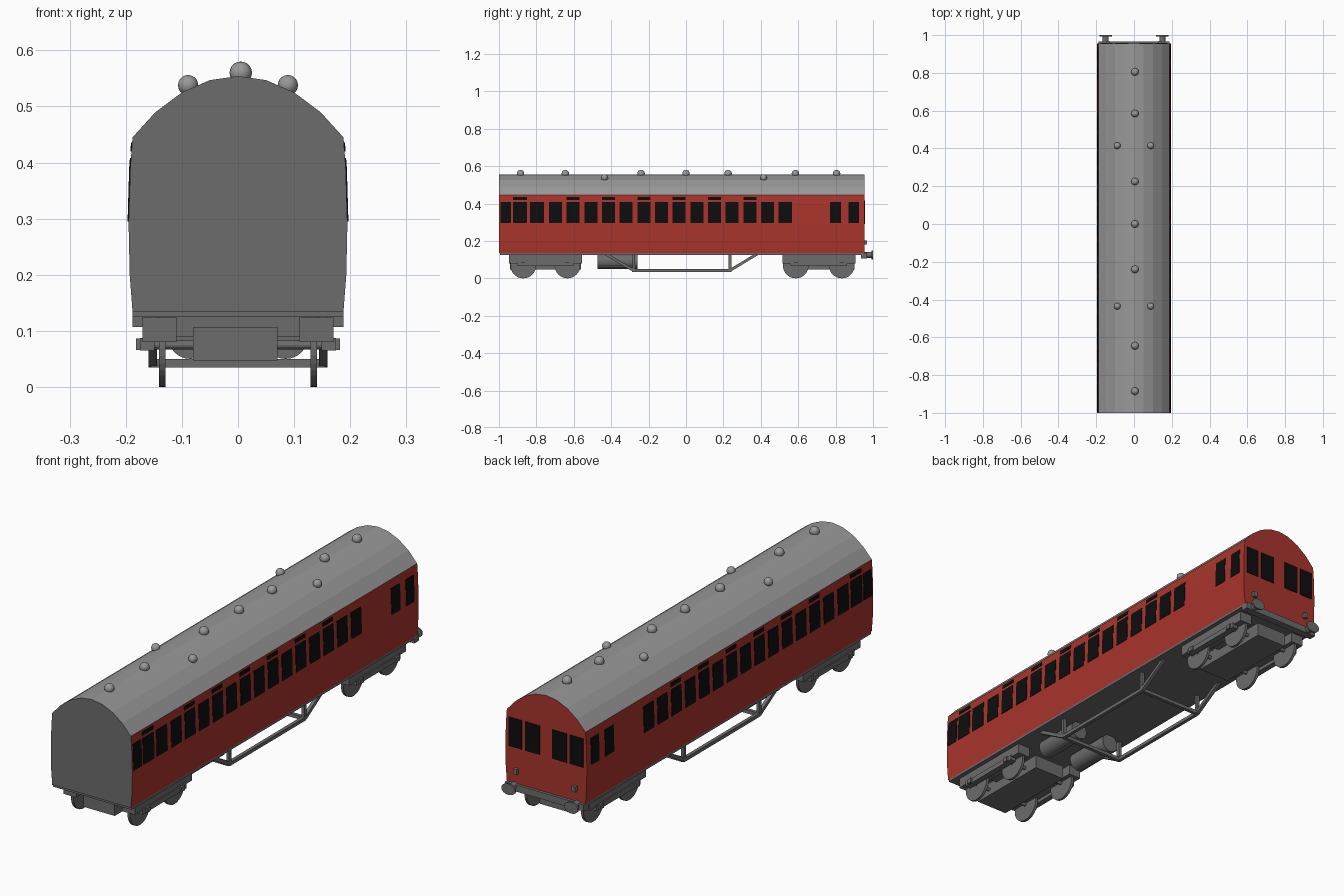
import bpy, bmesh, math
from mathutils import Vector, Matrix

if "Cube" in bpy.data.objects:
    bpy.data.objects.remove(bpy.data.objects["Cube"])


def mat(name, c):
    m = bpy.data.materials.new(name)
    m.diffuse_color = (*c, 1)
    m.use_nodes = True
    m.node_tree.nodes["Principled BSDF"].inputs["Base Color"].default_value = m.diffuse_color
    return m


RED = mat("coach red", (0.40, 0.035, 0.025))
ROOF = mat("roof grey", (0.32, 0.32, 0.32))
DARK = mat("underframe grey", (0.15, 0.15, 0.15))
BLACK = mat("window black", (0.004, 0.004, 0.004))


def finish(name, bm, mats, smooth=False):
    bmesh.ops.recalc_face_normals(bm, faces=bm.faces[:])
    me = bpy.data.meshes.new(name)
    bm.to_mesh(me)
    bm.free()
    for m in mats:
        me.materials.append(m)
    if smooth:
        for p in me.polygons:
            p.use_smooth = True
    ob = bpy.data.objects.new(name, me)
    bpy.context.collection.objects.link(ob)
    return ob


def add_box(bm, x0, x1, y0, y1, z0, z1):
    m = Matrix.Translation(((x0 + x1) / 2, (y0 + y1) / 2, (z0 + z1) / 2)) @ \
        Matrix.Diagonal((x1 - x0, y1 - y0, z1 - z0, 1))
    bmesh.ops.create_cube(bm, size=1, matrix=m)


def add_cyl(bm, center, r, depth, axis, seg=24, r2=None, scale=(1, 1, 1)):
    rot = Vector((0, 0, 1)).rotation_difference(Vector(axis)).to_matrix().to_4x4()
    m = Matrix.Translation(center) @ Matrix.Diagonal((*scale, 1)) @ rot
    bmesh.ops.create_cone(bm, cap_ends=True, segments=seg, radius1=r,
                          radius2=r if r2 is None else r2, depth=depth, matrix=m)


def add_bar(bm, a, b, t):
    a, b = Vector(a), Vector(b)
    d = b - a
    m = Matrix.Translation((a + b) / 2) @ d.to_track_quat('Z', 'X').to_matrix().to_4x4() @ \
        Matrix.Diagonal((t, t, d.length, 1))
    bmesh.ops.create_cube(bm, size=1, matrix=m)


# body shell: half profile mirrored and swept along y
Y0, Y1 = -1.0, 0.955
SIDE = [(0.188, 0.135), (0.193, 0.2), (0.195, 0.29), (0.192, 0.39), (0.188, 0.445)]
ARC = [(0.147, 0.49), (0.1, 0.525), (0.05, 0.547), (0, 0.554)]
half = SIDE + ARC
ring = half + [(-x, z) for x, z in reversed(half[:-1])]
bm = bmesh.new()
front = [bm.verts.new((x, Y0, z)) for x, z in ring]
back = [bm.verts.new((x, Y1, z)) for x, z in ring]
bm.faces.new(front)
bm.faces.new(back)
for i in range(len(ring)):
    j = (i + 1) % len(ring)
    bm.faces.new((front[i], front[j], back[j], back[i]))
bmesh.ops.recalc_face_normals(bm, faces=bm.faces[:])
for f in bm.faces:
    c, n = f.calc_center_median(), f.normal
    if n.y < -0.5 or n.z < -0.5:
        f.material_index = 2
    elif abs(n.y) < 0.5 and c.z > 0.446:
        f.material_index = 1
finish("coach_body", bm, [RED, ROOF, DARK])


# side windows and top lights, following the side curve
def side_x(z):
    for (xa, za), (xb, zb) in zip(SIDE, SIDE[1:]):
        if za <= z <= zb:
            return xa + (xb - xa) * (z - za) / (zb - za)


def add_pane(bm, s, y0, y1, z0, z1):
    zs = [z0] + [z for _, z in SIDE if z0 < z < z1] + [z1]
    rows = [[[bm.verts.new((s * (side_x(z) + o), y, z)) for y in (y0, y1)]
             for z in zs] for o in (-0.002, 0.002)]
    n = len(zs)
    for r in rows:
        for a, b in zip(r, r[1:]):
            bm.faces.new((a[0], a[1], b[1], b[0]))
    lo, hi = rows
    for k in (0, n - 1):
        bm.faces.new((lo[k][0], lo[k][1], hi[k][1], hi[k][0]))
    for i in range(n - 1):
        for k in (0, 1):
            bm.faces.new((lo[i][k], lo[i + 1][k], hi[i + 1][k], hi[i][k]))


panes = [(-0.992, -0.935), (-0.925, -0.85), (-0.833, -0.76)]
panes += [(-0.733 + 0.0945 * i, -0.663 + 0.0945 * i) for i in range(14)]
panes += [(0.77, 0.83), (0.87, 0.925)]
toplights = [1] + list(range(4, 15, 2))
bm = bmesh.new()
for s in (-1, 1):
    for i, (a, b) in enumerate(panes):
        add_pane(bm, s, a, b, 0.295, 0.408)
        if i in toplights:
            add_pane(bm, s, a, b, 0.42, 0.436)
finish("side_windows", bm, [BLACK])

# end windows
bm = bmesh.new()
for s in (-1, 1):
    for a, b in ((0.03, 0.10), (0.115, 0.178)):
        add_box(bm, min(s * a, s * b), max(s * a, s * b), Y1 - 0.002, Y1 + 0.003, 0.29, 0.415)
finish("end_windows", bm, [BLACK])

# roof ventilators
bm = bmesh.new()
spots = [(0.005, y, 0.56, 0.02) for y in (-0.885, -0.645, -0.24, 0, 0.225, 0.585, 0.805)]
spots += [(s * 0.089, y, 0.538, 0.018) for s in (-1, 1) for y in (-0.435, 0.415)]
for x, y, z, r in spots:
    bmesh.ops.create_uvsphere(bm, u_segments=16, v_segments=10, radius=r,
                              matrix=Matrix.Translation((x, y, z)))
finish("roof_vents", bm, [ROOF], True)

# underframe plate and buffer beam
bm = bmesh.new()
add_box(bm, -0.188, 0.188, -0.995, 0.95, 0.125, 0.136)
add_box(bm, -0.188, 0.188, 0.935, 0.967, 0.107, 0.136)
finish("underframe", bm, [DARK])

# oval buffers and tail lamps
bm = bmesh.new()
for s in (-1, 1):
    add_cyl(bm, (s * 0.15, 0.975, 0.125), 0.016, 0.04, (0, 1, 0), 16)
    add_cyl(bm, (s * 0.15, 0.996, 0.125), 0.033, 0.008, (0, 1, 0), 24, scale=(1, 1, 0.72))
finish("buffers", bm, [DARK])
bm = bmesh.new()
for s in (-1, 1):
    add_box(bm, s * 0.14 - 0.009, s * 0.14 + 0.009, 0.95, 0.969, 0.18, 0.203)
finish("tail_lamps", bm, [DARK])

# bogies: frames, wheels, axles, axle beams
for name, yc, half_wb in (("front_bogie", -0.752, 0.118), ("rear_bogie", 0.71, 0.123)):
    bm = bmesh.new()
    add_box(bm, -0.08, 0.07, yc - 0.19, yc + 0.19, 0.047, 0.107)
    add_box(bm, -0.11, 0.11, yc - 0.07, yc + 0.07, 0.09, 0.13)
    for s in (-1, 1):
        add_box(bm, s * 0.14 - 0.03, s * 0.14 + 0.03, yc - 0.195, yc + 0.195, 0.08, 0.124)
    finish(name + "_frame", bm, [DARK])
    bm = bmesh.new()
    for y in (yc - half_wb, yc + half_wb):
        add_cyl(bm, (0, y, 0.075), 0.008, 0.36, (1, 0, 0), 12)
        for s in (-1, 1):
            add_cyl(bm, (s * 0.135, y, 0.0685), 0.0685, 0.012, (1, 0, 0), 32)
    finish(name + "_wheels", bm, [DARK])
    bm = bmesh.new()
    for s in (-1, 1):
        add_box(bm, s * 0.162 - 0.013, s * 0.162 + 0.013, yc - 0.15, yc + 0.15, 0.065, 0.087)
        for y in (yc - half_wb, yc + half_wb):
            add_box(bm, s * 0.177 - 0.005, s * 0.177 + 0.005, y - 0.012, y + 0.012, 0.066, 0.086)
    finish(name + "_axle_beams", bm, [DARK])

# truss rods with cross members
bm = bmesh.new()
for s in (-1, 1):
    x = s * 0.152
    pts = [(x, -0.43, 0.13), (x, -0.28, 0.042), (x, 0.235, 0.042), (x, 0.38, 0.13)]
    for a, b in zip(pts, pts[1:]):
        add_bar(bm, a, b, 0.015)
    for y in (-0.28, 0.235):
        add_bar(bm, (x, y, 0.04), (x, y, 0.13), 0.014)
for y in (-0.28, 0.235):
    add_bar(bm, (-0.155, y, 0.042), (0.155, y, 0.042), 0.015)
finish("truss_rods", bm, [DARK])

# air tanks under the floor
bm = bmesh.new()
for s in (-1, 1):
    add_cyl(bm, (s * 0.085, -0.367, 0.09), 0.04, 0.215, (0, 1, 0), 24)
tank = finish("air_tanks", bm, [DARK])
